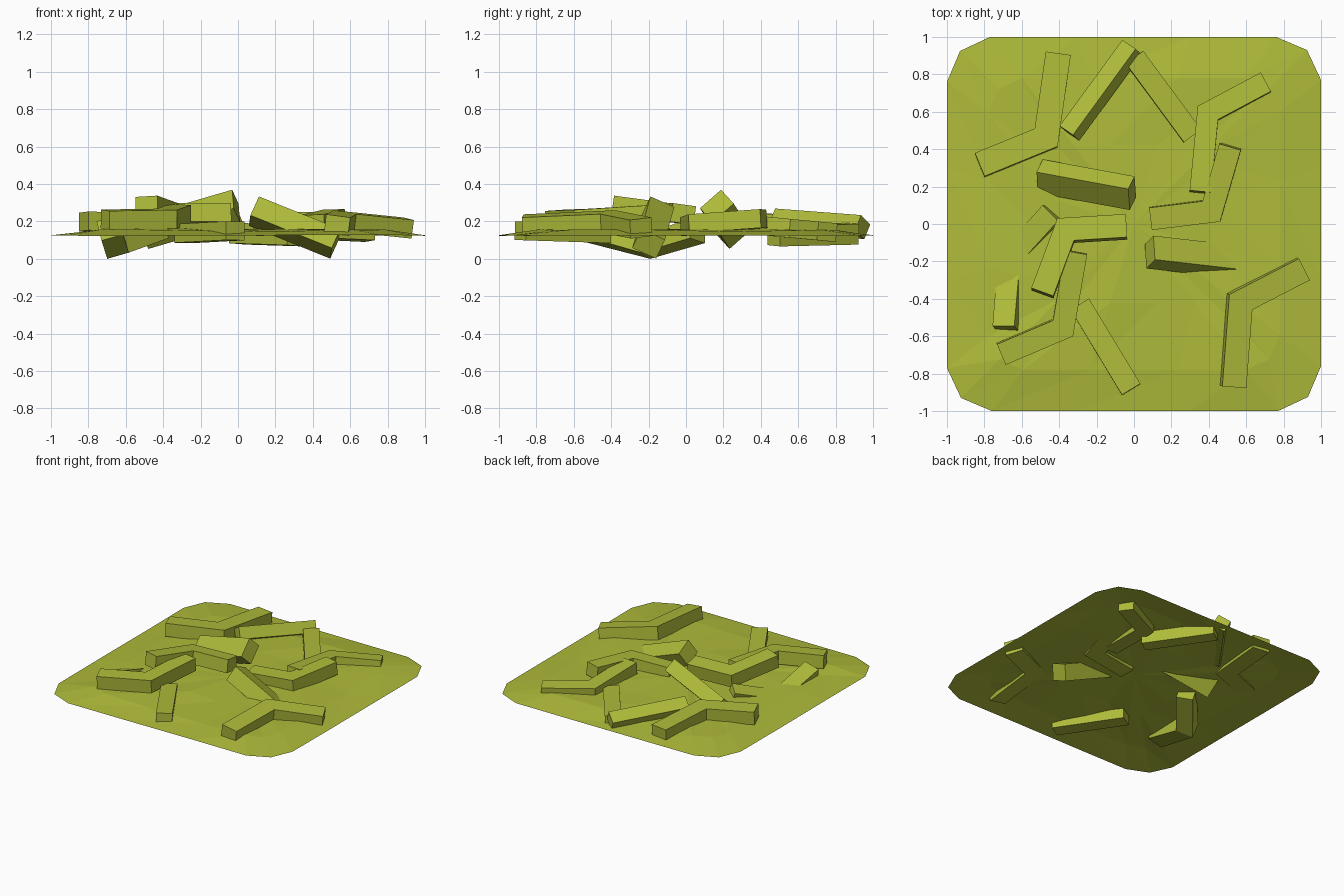
import bpy, bmesh, math, random
from mathutils import Vector as V

if "Cube" in bpy.data.objects:
    bpy.data.objects.remove(bpy.data.objects["Cube"])

random.seed(4)
olive = bpy.data.materials.new("olive_green")
olive.diffuse_color = (0.43, 0.50, 0.042, 1)
olive.use_nodes = True
olive.node_tree.nodes["Principled BSDF"].inputs["Base Color"].default_value = olive.diffuse_color


def finish(bm, name):
    bmesh.ops.recalc_face_normals(bm, faces=bm.faces[:])
    me = bpy.data.meshes.new(name)
    bm.to_mesh(me)
    bm.free()
    me.materials.append(olive)
    ob = bpy.data.objects.new(name, me)
    bpy.context.collection.objects.link(ob)
    return ob


def bar(name, pts, width=0.125, thick=0.1, up=None):
    """Straight or bent stick along pts (centre line), mitred at the bend."""
    pts = [V(p) for p in pts]
    if up is None:
        up = (pts[1] - pts[0]).cross(pts[-1] - pts[1])
        if up.z < 0:
            up = -up
    up = V(up).normalized()
    dirs = [(b - a).normalized() for a, b in zip(pts, pts[1:])]
    bm = bmesh.new()
    rings = []
    for i, p in enumerate(pts):
        s0 = up.cross(dirs[max(i - 1, 0)]).normalized()
        s1 = up.cross(dirs[min(i, len(dirs) - 1)]).normalized()
        m = (s0 + s1).normalized()
        side = m * (width / 2 / m.dot(s0))
        # keep the section square to the stick at straight ends
        d = dirs[min(i, len(dirs) - 1)]
        u = (up - d * up.dot(d)).normalized() * thick / 2
        rings.append([bm.verts.new(p + side * a + u * b)
                      for a, b in ((1, 1), (-1, 1), (-1, -1), (1, -1))])
    for a, b in zip(rings, rings[1:]):
        for k in range(4):
            bm.faces.new((a[k], a[(k + 1) % 4], b[(k + 1) % 4], b[k]))
    bm.faces.new(rings[0])
    bm.faces.new(rings[-1])
    return finish(bm, name)


# Ground sheet: chamfered square, slightly domed and uneven
corner = [(1, 0.3), (1, 0.77), (0.925, 0.93), (0.76, 1), (0.3, 1)]
outline = []
for q in range(4):
    c, s = round(math.cos(q * math.pi / 2)), round(math.sin(q * math.pi / 2))
    outline += [(x * c - y * s, x * s + y * c) for x, y in corner]
bm = bmesh.new()
rings = []
for scale, z, jit in ((1, 0.125, 0.002), (0.78, 0.15, 0.01), (0.42, 0.157, 0.008)):
    rings.append([bm.verts.new((x * scale, y * scale, z + random.uniform(-jit, jit)))
                  for x, y in outline])
n = len(outline)
for a, b in zip(rings, rings[1:]):
    for k in range(n):
        j = (k + 1) % n
        bm.faces.new((a[k], a[j], b[j]))
        bm.faces.new((a[k], b[j], b[k]))
mid = bm.verts.new((0, 0, 0.16))
for k in range(n):
    bm.faces.new((rings[-1][k], rings[-1][(k + 1) % n], mid))
finish(bm, "ground_sheet")

# Bent sticks lying on the sheet
bar("bent_stick_back_left", [(-.405, .91, .165), (-.47, .46, .19), (-.825, .315, .20)], .135)
bar("bent_stick_back_right", [(.705, .755, .145), (.395, .59, .16), (.355, .17, .20)], .115)
bar("bent_stick_middle_right", [(.515, .415, .215), (.415, .07, .19), (.09, .03, .175)], .12)
bar("bent_stick_front_right", [(.905, -.24, .165), (.565, -.415, .20), (.53, -.87, .18)], .13)
bar("bent_stick_middle_left", [(-.04, -.015, .24), (-.365, -.035, .24), (-.49, -.37, .285)], .125)
bar("bent_stick_front_left", [(-.31, -.15, .24), (-.38, -.555, .215), (-.71, -.695, .21)], .12)

# Bent stick plunging through the sheet on the left
bar("bent_stick_sunken", [(-.43, .06, .15), (-.655, -.20, .068), (-.685, -.56, .165)], .12, .11,
    up=(-.25, .05, .95))

# Tilted sticks poking through the sheet
bar("back_stick_upper", [(-.01, .945, .17), (-.345, .485, .205)], .10, .09, up=(-.4, .3, .85))
bar("back_stick_lower", [(.0, .89, .135), (.31, .47, .125)], .115, .11, up=(.05, .04, 1))
bar("centre_stick", [(-.50, .255, .14), (-.01, .165, .283)], .15, .106, up=(-.25, -.67, .74))
bar("plunging_stick", [(.085, -.15, .255), (.52, -.20, .08)], .14, .12, up=(.35, .4, .85))
bar("front_stick", [(-.015, -.885, .15), (-.29, -.43, .135)], .115, .10, up=(.02, .0, 1))

# Rest the whole model on z = 0
low = min(v.co.z for o in bpy.data.objects for v in o.data.vertices)
for o in bpy.data.objects:
    for v in o.data.vertices:
        v.co.z -= low
